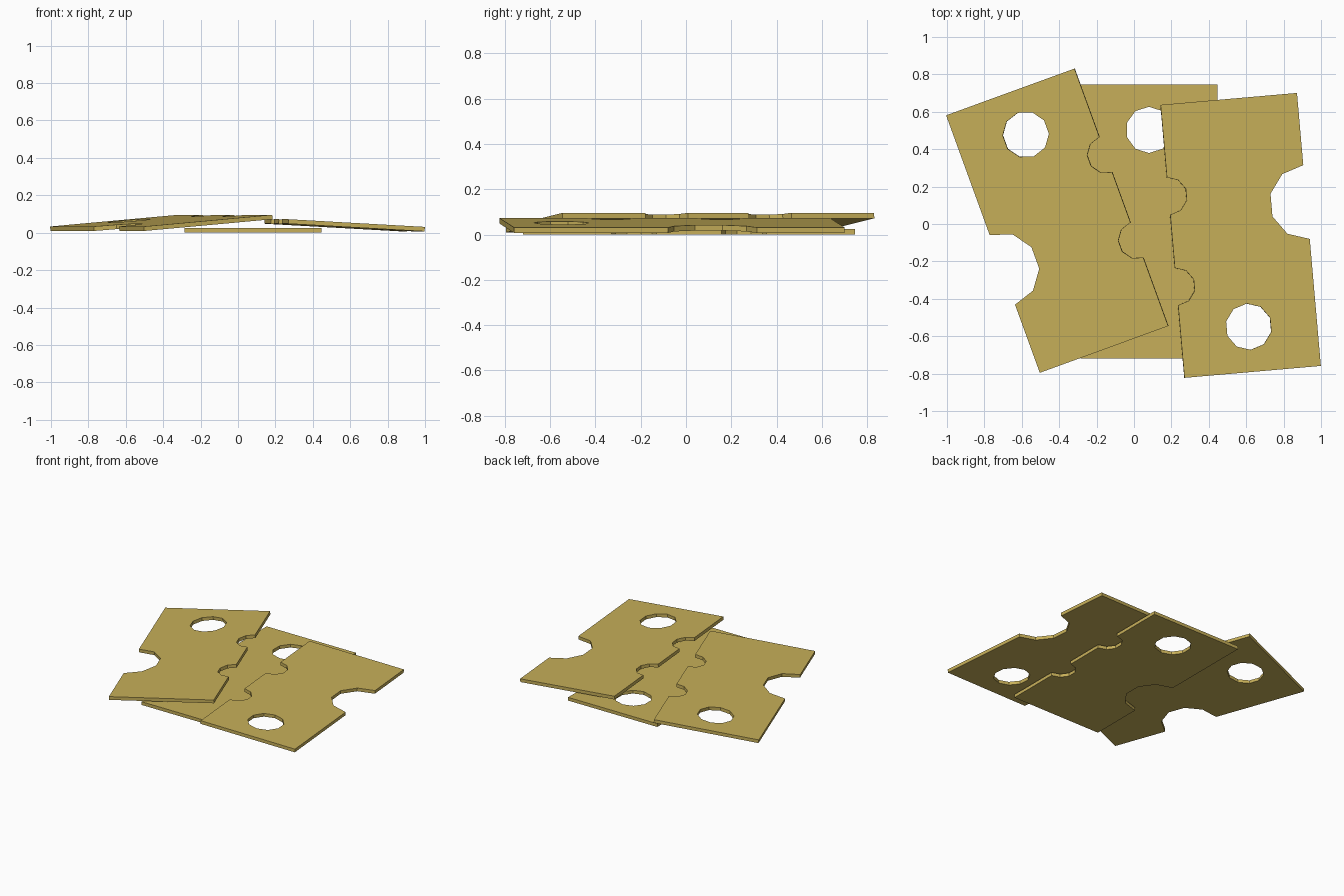
import bpy, bmesh
from math import cos, sin, radians

if "Cube" in bpy.data.objects:
    bpy.data.objects.remove(bpy.data.objects["Cube"])

WIDTH, LENGTH, THICK = 0.733, 1.465, 0.024
HW, HL = WIDTH / 2, LENGTH / 2


def arc(cx, cy, r, start, step, count):
    """Points on a ten-sided circle, angles in degrees."""
    return [(cx + r * cos(radians(start + step * i)),
             cy + r * sin(radians(start + step * i))) for i in range(count)]


def plate_mesh():
    # Outline: two small bites on the right edge, one large bite on the left
    outline = [(-HW, -HL), (HW, -HL)]
    for y in (-0.243, 0.243):
        outline += arc(HW, y, 0.1, 270, -36, 6)
    outline += [(HW, HL), (-HW, HL)]
    outline += arc(-HW, -0.147, 0.198, 90, -36, 6)
    # Round hole near one end
    hole = arc(0, 0.49, 0.124, 90, 36, 10)

    bm = bmesh.new()
    edges = []
    for loop in (outline, hole):
        vs = [bm.verts.new((x, y, -THICK / 2)) for x, y in loop]
        edges += [bm.edges.new((a, b)) for a, b in zip(vs, vs[1:] + vs[:1])]
    bmesh.ops.triangle_fill(bm, edges=edges, use_beauty=True, use_dissolve=False)
    ext = bmesh.ops.extrude_face_region(bm, geom=bm.faces[:])
    top = [g for g in ext["geom"] if isinstance(g, bmesh.types.BMVert)]
    bmesh.ops.translate(bm, vec=(0, 0, THICK), verts=top)
    bmesh.ops.recalc_face_normals(bm, faces=bm.faces[:])
    me = bpy.data.meshes.new("plate")
    bm.to_mesh(me)
    bm.free()
    return me


mat = bpy.data.materials.new("brass")
mat.diffuse_color = (0.57, 0.43, 0.1, 1)
mat.use_nodes = True
mat.node_tree.nodes["Principled BSDF"].inputs["Base Color"].default_value = mat.diffuse_color
mesh = plate_mesh()
mesh.materials.append(mat)

# Three identical plates: one flat, two leaning on it
for name, loc, tilt, turn in (
    ("bottom_plate", (0.08, 0.013, THICK / 2), 0, 0),
    ("left_plate", (-0.41, 0.018, 0.0525), 4.9, 20),
    ("right_plate", (0.57, -0.061, 0.0395), 3.2, 185),
):
    ob = bpy.data.objects.new(name, mesh)
    ob.location = loc
    ob.rotation_euler = (0, -radians(tilt), radians(turn))
    bpy.context.collection.objects.link(ob)
